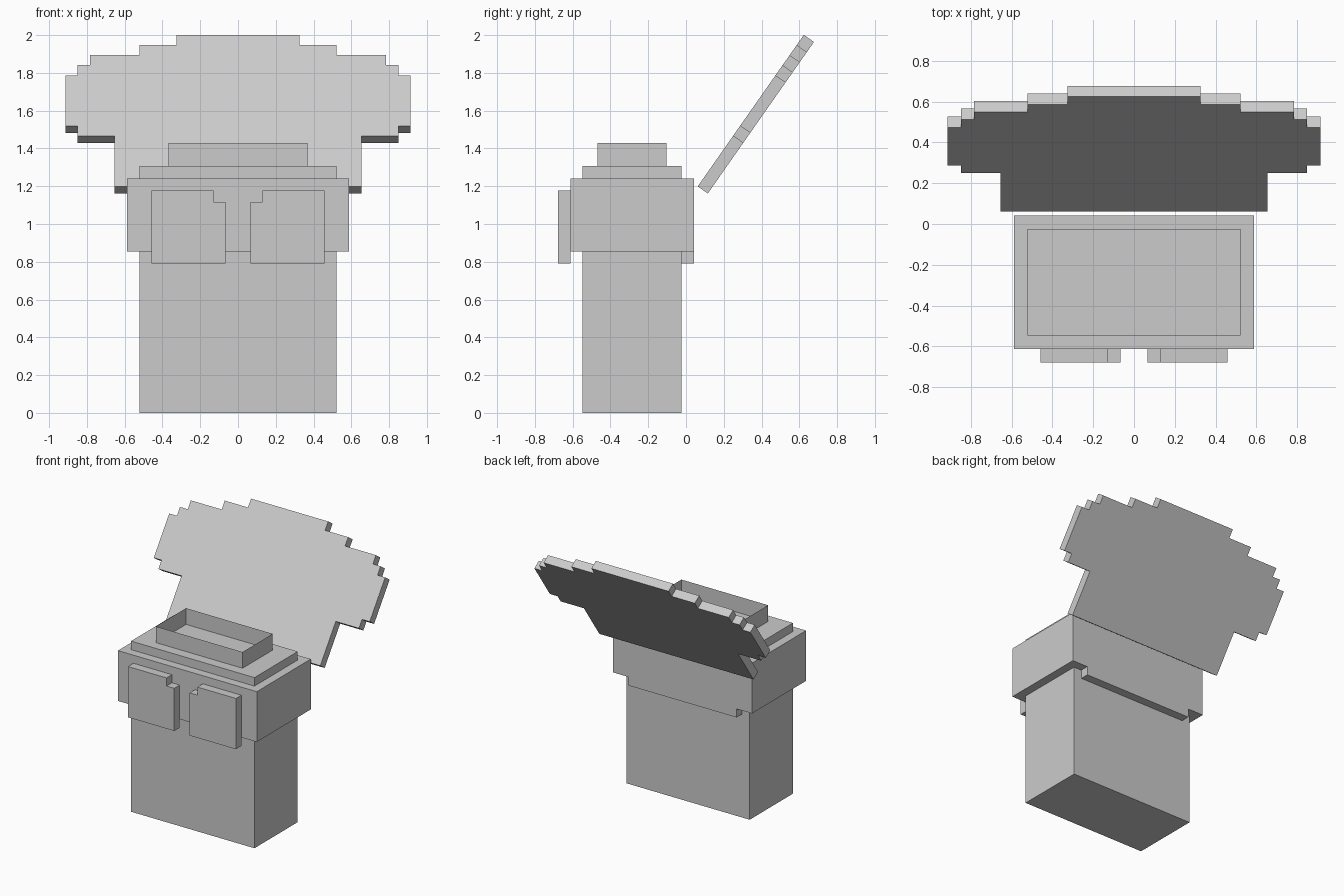
import bpy, bmesh, math
from mathutils import Matrix, Vector

if "Cube" in bpy.data.objects:
    bpy.data.objects.remove(bpy.data.objects["Cube"])

P = 2 / 30.63          # one grid cell of the blocky design


def finish(name, bm):
    bmesh.ops.recalc_face_normals(bm, faces=bm.faces)
    mesh = bpy.data.meshes.new(name)
    bm.to_mesh(mesh)
    bm.free()
    ob = bpy.data.objects.new(name, mesh)
    bpy.context.collection.objects.link(ob)
    return ob


def prism(name, outline, y0, y1):
    """Extrude an (x, z) outline from y0 to y1."""
    bm = bmesh.new()
    face = bm.faces.new([bm.verts.new((x, y0, z)) for x, z in outline])
    ext = bmesh.ops.extrude_face_region(bm, geom=[face])
    moved = [v for v in ext["geom"] if isinstance(v, bmesh.types.BMVert)]
    bmesh.ops.translate(bm, verts=moved, vec=(0, y1 - y0, 0))
    return finish(name, bm)


def box(name, half_x, y0, y1, z0, z1):
    return prism(name, [(-half_x, z0), (half_x, z0), (half_x, z1), (-half_x, z1)], y0, y1)


FRONT, BACK = -0.547, -0.024    # torso depth

# Torso, its top showing as a step above the outer layer
box("torso", 8 * P, FRONT, BACK, 0, 20 * P)

# Outer chest layer, with a lower flap on the back
box("chest_layer", 9 * P, FRONT - P, BACK + P, 13.1 * P, 19 * P)
box("back_flap", 7 * P, BACK, BACK + P, 12.1 * P, 13.1 * P)

# Chest panels with a notched inner top corner
for side, sign in (("left", -1), ("right", 1)):
    panel = [(1, 12.1), (7, 12.1), (7, 18.05), (2, 18.05), (2, 17.1), (1, 17.1)]
    prism(side + "_chest_panel", [(sign * x * P, z * P) for x, z in panel],
          FRONT - 2 * P, FRONT - P)

# Neck: thin open-topped sleeve
bm = bmesh.new()
corners = [(-0.367, -0.469), (0.367, -0.469), (0.367, -0.104), (-0.367, -0.104)]
low = [bm.verts.new((x, y, 20 * P)) for x, y in corners]
high = [bm.verts.new((x, y, 1.43)) for x, y in corners]
for i in range(4):
    j = (i + 1) % 4
    bm.faces.new((low[i], low[j], high[j], high[i]))
finish("neck_sleeve", bm)

# Tilted stepped fan behind the shoulders
half = [(10, 0), (10, 5), (13, 5), (13, 6), (14, 6), (14, 11), (13, 11), (13, 12),
        (12, 12), (12, 13), (8, 13), (8, 14), (5, 14), (5, 15)]
outline = half + [(-x, z) for x, z in reversed(half)]
fan = prism("back_fan", [(x * P, z * P) for x, z in outline], 0, P)
fan.data.transform(Matrix.Translation(Vector((0, 0.062, 1.199)))
                   @ Matrix.Rotation(math.radians(-35), 4, 'X'))
